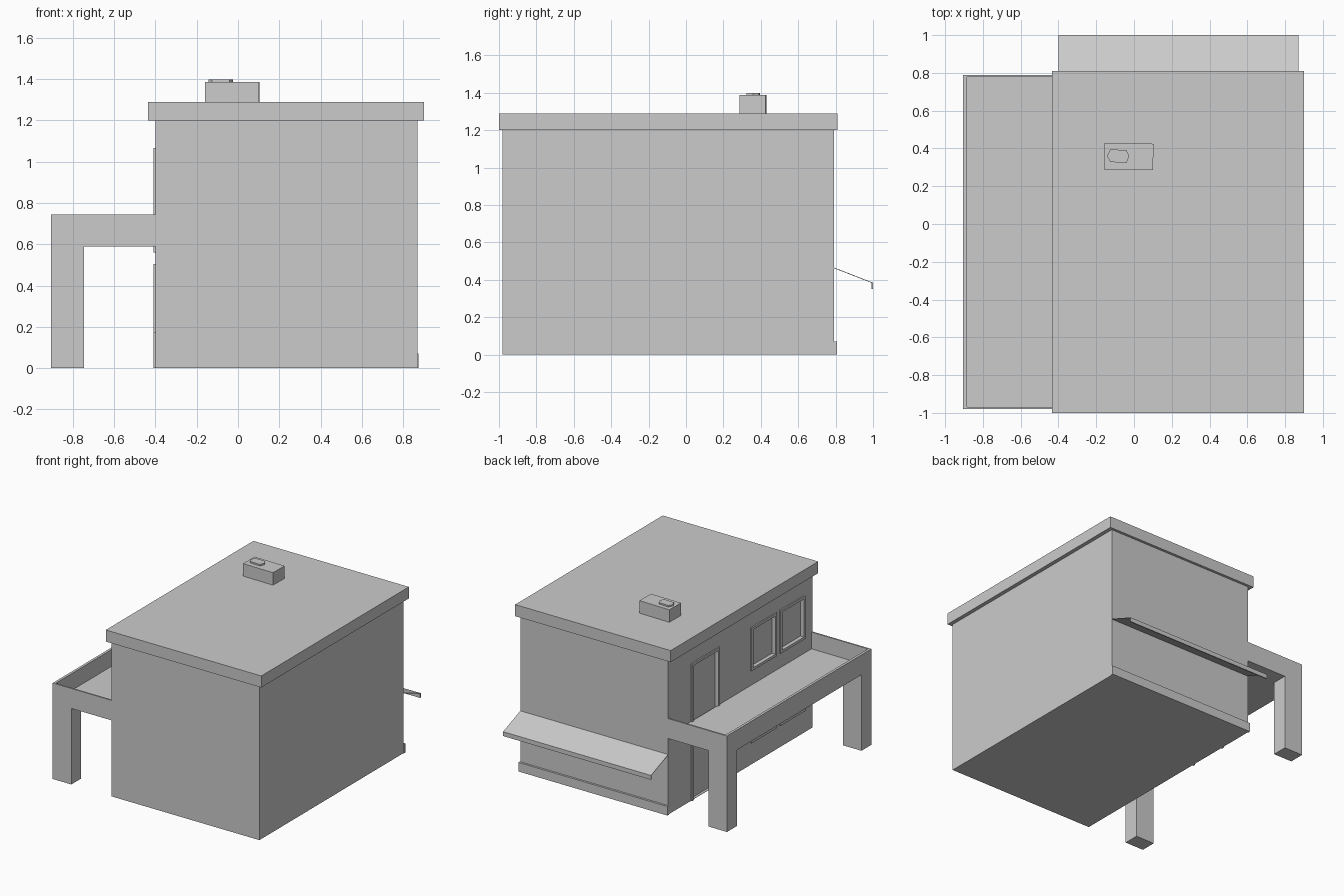
import bpy, bmesh, math
from mathutils import Matrix, Vector

if "Cube" in bpy.data.objects:
    bpy.data.objects.remove(bpy.data.objects["Cube"])

grey = bpy.data.materials.new("plain grey")
grey.diffuse_color = (0.6, 0.6, 0.6, 1)
grey.use_nodes = True
grey.node_tree.nodes["Principled BSDF"].inputs["Base Color"].default_value = grey.diffuse_color


def make(name, bm):
    bmesh.ops.recalc_face_normals(bm, faces=bm.faces)
    me = bpy.data.meshes.new(name)
    bm.to_mesh(me)
    bm.free()
    me.materials.append(grey)
    ob = bpy.data.objects.new(name, me)
    bpy.context.scene.collection.objects.link(ob)
    return ob


def add_box(bm, x, y, z):
    size = Vector((x[1] - x[0], y[1] - y[0], z[1] - z[0]))
    mid = Vector((sum(x) / 2, sum(y) / 2, sum(z) / 2))
    bmesh.ops.create_cube(bm, size=1, matrix=Matrix.Translation(mid) @ Matrix.Diagonal(size).to_4x4())


def boxes(name, *parts):
    bm = bmesh.new()
    for p in parts:
        add_box(bm, *p)
    return make(name, bm)


def prism(name, points, axis, depth):
    bm = bmesh.new()
    face = bm.faces.new([bm.verts.new(p) for p in points])
    ext = bmesh.ops.extrude_face_region(bm, geom=[face])
    verts = [v for v in ext["geom"] if isinstance(v, bmesh.types.BMVert)]
    bmesh.ops.translate(bm, vec=Vector(axis) * depth, verts=verts)
    return make(name, bm)


# Main block and roof slab
X0, X1, Y0, Y1 = -0.40, 0.87, -0.98, 0.79
body = boxes("house_body", ((X0, X1), (Y0, Y1), (0, 1.2)))
boxes("roof_slab", ((-0.435, 0.90), (-1.0, 0.81), (1.2, 1.29)))

# Openings on the left wall: same layout on both floors (y0, y1, z0, z1, is_door)
openings = []
for storey, base in (("ground", 0.0), ("upper", 0.56)):
    openings += [(storey + "_door_frame", 0.17, 0.51, base, base + 0.505, True),
                 (storey + "_window_frame_a", -0.53, -0.22, base + 0.17, base + 0.505, False),
                 (storey + "_window_frame_b", -0.88, -0.575, base + 0.17, base + 0.505, False)]

T = 0.02  # frame width
cuts = []
for name, y0, y1, z0, z1, door in openings:
    fx = (X0 - 0.01, X0)
    parts = [(fx, (y0, y0 + T), (z0, z1)), (fx, (y1 - T, y1), (z0, z1)),
             (fx, (y0 + T, y1 - T), (z1 - T, z1))]
    if not door:
        parts.append((fx, (y0 + T, y1 - T), (z0, z0 + T)))
    boxes(name, *parts)
    low = z0 + (0.003 if door else T)
    cuts.append(((X0 - 0.05, X0 + 0.02), (y0 + T, y1 - T), (low, z1 - T)))

# Recess the doors and windows into the wall
cutter = boxes("opening_cutter", *cuts)
cutter.hide_render = True
mod = body.modifiers.new("openings", "BOOLEAN")
mod.operation = "DIFFERENCE"
mod.solver = "EXACT"
mod.object = cutter
bpy.context.view_layer.objects.active = body
bpy.ops.object.modifier_apply(modifier=mod.name)
bpy.data.objects.remove(cutter)

# Balcony with thin parapets, carried on two corner pillars
BX, BZ, TOP = -0.905, 0.59, 0.745
boxes("balcony_floor", ((BX, X0), (Y0, Y1), (BZ, 0.615)))
boxes("balcony_parapet",
      ((BX, BX + 0.02), (Y0, Y1), (0.615, TOP)),
      ((BX + 0.02, X0), (Y0, Y0 + 0.012), (0.615, TOP)),
      ((BX + 0.02, X0), (Y1 - 0.012, Y1), (0.615, TOP)))
for name, ys in (("front_pillar", (Y0, Y0 + 0.12)), ("back_pillar", (Y1 - 0.12, Y1))):
    boxes(name, ((BX, -0.745), ys, (0, BZ)))

# Sloping awning with hanging lip, and plinth strip on the back wall
prism("awning", [(X0, Y1, 0.466), (X0, 1.0, 0.384), (X0, 1.0, 0.380), (X0, Y1, 0.462)],
      (1, 0, 0), X1 - X0)
boxes("awning_lip", ((X0, X1), (0.992, 1.0), (0.35, 0.383)))
boxes("back_plinth", ((X0 - 0.005, X1 + 0.005), (Y1 - 0.005, 0.806), (0, 0.07)))

# Roof vent box with a six-sided cap
vent = boxes("roof_vent", ((-0.13, 0.13), (-0.07, 0.07), (1.29, 1.387)))
vent.location = (-0.028, 0.357, 0)
vent.rotation_euler.z = math.radians(-1)
prism("vent_cap", [(-0.143, 0.36, 1.387), (-0.125, 0.395, 1.387), (-0.04, 0.391, 1.387),
                   (-0.025, 0.358, 1.387), (-0.04, 0.324, 1.387), (-0.125, 0.328, 1.387)],
      (0, 0, 1), 0.011)
